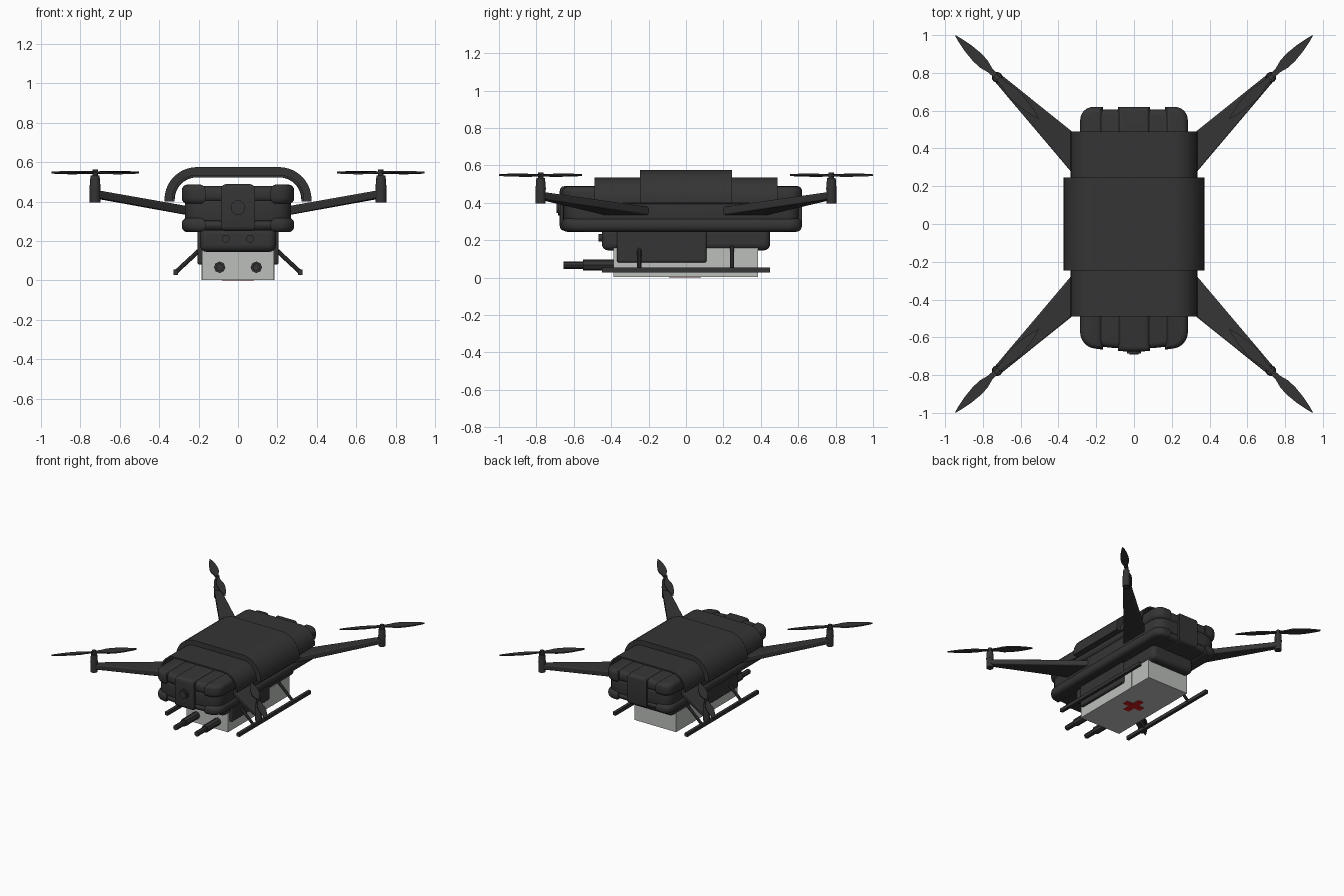
import bpy, bmesh, math
from mathutils import Vector, Matrix

cube = bpy.data.objects.get("Cube")
if cube:
    bpy.data.objects.remove(cube, do_unlink=True)


def material(name, rgb):
    m = bpy.data.materials.new(name)
    m.use_nodes = True
    m.diffuse_color = (*rgb, 1)
    m.node_tree.nodes["Principled BSDF"].inputs["Base Color"].default_value = (*rgb, 1)
    return m


DARK = material("charcoal", (0.035, 0.035, 0.035))
GREY = material("light grey", (0.5, 0.52, 0.5))
RED = material("red", (0.6, 0.01, 0.01))
parts = []


def finish(name, bm, mat, bevel=0, segments=3):
    bmesh.ops.recalc_face_normals(bm, faces=bm.faces)
    me = bpy.data.meshes.new(name)
    bm.to_mesh(me)
    bm.free()
    me.materials.append(mat)
    ob = bpy.data.objects.new(name, me)
    bpy.context.collection.objects.link(ob)
    if bevel:
        b = ob.modifiers.new("Bevel", "BEVEL")
        b.width, b.segments, b.limit_method = bevel, segments, "ANGLE"
    parts.append(ob)
    return ob


def loft(name, rings, mat=DARK, bevel=0):
    """Skin closed rings of equal length and cap both ends."""
    bm = bmesh.new()
    loops = [[bm.verts.new(p) for p in r] for r in rings]
    n = len(loops[0])
    for a, b in zip(loops, loops[1:]):
        for i in range(n):
            j = (i + 1) % n
            bm.faces.new((a[i], a[j], b[j], b[i]))
    bm.faces.new(loops[0])
    bm.faces.new(loops[-1])
    return finish(name, bm, mat, bevel)


def box(name, lo, hi, mat=DARK, bevel=0, segments=3):
    lo, hi = Vector(lo), Vector(hi)
    bm = bmesh.new()
    bmesh.ops.create_cube(bm, size=1, matrix=Matrix.Translation((lo + hi) / 2)
                          @ Matrix.Diagonal((*(hi - lo), 1)))
    return finish(name, bm, mat, bevel, segments)


def rod(name, a, b, r, sides=16, r2=None):
    a, b = Vector(a), Vector(b)
    d = b - a
    bm = bmesh.new()
    bmesh.ops.create_cone(bm, cap_ends=True, segments=sides, radius1=r,
                          radius2=r2 or r, depth=d.length,
                          matrix=Matrix.Translation((a + b) / 2)
                          @ d.to_track_quat("Z", "Y").to_matrix().to_4x4())
    return finish(name, bm, DARK)


# Body: full-length slabs that follow one rounded plan outline
HALF = 0.285


def corner(x):
    k = max(0, abs(x) - HALF + 0.07)
    return 0.07 - math.sqrt(max(0, 0.07 ** 2 - k * k))


def slab(name, a, b, z0, z1, inset=0, r=0.03, n=14):
    rings = []
    for low in (True, False):
        for k in range(5):
            t = math.pi / 2 * (k / 4 if low else 1 - k / 4)
            s = inset + r * (1 - math.sin(t))
            z = z0 + r * (1 - math.cos(t)) if low else z1 - r * (1 - math.cos(t))
            front, back = [], []
            for i in range(n + 1):
                c = -math.cos(math.pi * i / n)
                x0 = (a + b) / 2 + (b - a) / 2 * c
                x = (a + b) / 2 + ((b - a) / 2 - s) * c
                front.append((x, -0.675 + 0.03 * (x0 / HALF) ** 2 + corner(x0) + s, z))
                back.append((x, 0.62 - corner(x0) - s, z))
            rings.append(front + back[::-1])
    loft(name, rings)


for tier, z0, z1 in (("lower", 0.245, 0.318), ("upper", 0.388, 0.487)):
    slab(f"{tier}_body_core", -HALF, HALF, z0 + 0.008, z1 - 0.008, 0.014)
    slab(f"{tier}_left_pad", 0.165, HALF, z0, z1)
    slab(f"{tier}_right_pad", -HALF, -0.165, z0, z1)
slab("middle_body", -HALF, HALF, 0.30, 0.405, 0.015, 0.01)
slab("centre_ridge", -0.085, 0.085, 0.25, 0.489, 0, 0.025)

# Nose camera
rod("nose_camera_ring", (0, -0.66, 0.37), (0, -0.685, 0.37), 0.037)
rod("nose_camera_lens", (0, -0.66, 0.37), (0, -0.692, 0.37), 0.025)


# Arched top covers
def arch(w, h, r, bottom=0.40):
    right = [(w, bottom)] + [(w - r + r * math.cos(t), h - r + r * math.sin(t))
                             for t in (math.pi / 2 * i / 10 for i in range(11))]
    return right + [(-x, z) for x, z in reversed(right)]


def cover(name, w, h, y, thick, r):
    prof = arch(w, h, r) + arch(w - thick, h - thick, r - thick)[::-1]
    loft(name, [[(x, yy, z) for x, z in prof] for yy in (-y, y)])


cover("long_cover", 0.335, 0.535, 0.49, 0.012, 0.12)
cover("middle_cover", 0.373, 0.575, 0.247, 0.052, 0.165)

# Belly pod, cargo cradle and sensors
box("belly_pod", (-0.192, -0.45, 0.145), (0.192, 0.45, 0.27), DARK, 0.035, 4)
box("cargo_cradle", (-0.206, -0.37, 0.08), (0.206, 0.11, 0.27), DARK, 0.012)

# Cargo box with seams and a cross underneath
box("cargo_box", (-0.183, -0.388, 0.003), (0.183, 0.385, 0.16), GREY)
for s in (-1, 1):
    x = s * 0.183
    box("cargo_side_strip", (x - 0.003, 0.17, 0.003), (x + 0.003, 0.195, 0.15), GREY)
box("cross_long_bar", (-0.025, -0.09, 0), (0.025, 0.08, 0.006), RED)
box("cross_short_bar", (-0.08, -0.03, 0.0005), (0.08, 0.02, 0.0065), RED)

# Paired details: sensors, front tubes and landing skids
for s, side in ((1, "left"), (-1, "right")):
    rod(f"{side}_sensor", (s * 0.062, -0.43, 0.212), (s * 0.062, -0.468, 0.212), 0.02)
    x = s * 0.093
    rod(f"{side}_tube_base", (x, -0.38, 0.067), (x, -0.55, 0.067), 0.029, 8)
    rod(f"{side}_tube_tip", (x, -0.54, 0.067), (x, -0.655, 0.067), 0.02, 8)
    x = s * 0.316
    box(f"{side}_skid", (x - 0.012, -0.45, 0.028), (x + 0.012, 0.45, 0.055))
    for y in (-0.25, 0.245):
        rod(f"{side}_skid_strut", (s * 0.18, y, 0.168), (x, y, 0.042), 0.011, 8)

# Four arms with motors and two-bladed propellers
blade = [(0, 0.013), (0.05, 0.015), (0.10, 0.028), (0.15, 0.03),
         (0.22, 0.023), (0.28, 0.011), (0.312, 0.002)]
for sx in (1, -1):
    for sy in (1, -1):
        tag = ("rear" if sy > 0 else "front") + ("_left" if sx > 0 else "_right")

        def P(x, y, z):
            return (sx * x, sy * y, z)

        mx, my = 0.725, 0.777
        loft(f"{tag}_arm",
             [[P(0.26, 0.19, 0.332), P(0.26, 0.435, 0.332),
               P(0.26, 0.435, 0.378), P(0.26, 0.19, 0.378)],
              [P(0.742, 0.76, 0.418), P(0.708, 0.794, 0.418),
               P(0.708, 0.794, 0.458), P(0.742, 0.76, 0.458)]], DARK, 0.008)
        rod(f"{tag}_motor", P(mx, my, 0.395), P(mx, my, 0.475), 0.027)
        rod(f"{tag}_motor_top", P(mx, my, 0.47), P(mx, my, 0.532), 0.028, 16, 0.023)
        rod(f"{tag}_hub", P(mx, my, 0.53), P(mx, my, 0.562), 0.014)
        edge = [(-u, w) for u, w in blade[:0:-1]] + blade
        outline = edge + [(u, -w) for u, w in edge[::-1]]
        c = math.sqrt(0.5)
        # each blade is pitched slightly about its own length
        loft(f"{tag}_propeller",
             [[P(mx + c * (u - w), my + c * (u + w),
                 z + 0.15 * w * (1 if u >= 0 else -1))
               for u, w in outline] for z in (0.543, 0.552)])

# Smooth the curved surfaces and keep hard edges
bpy.ops.object.select_all(action="DESELECT")
for ob in parts:
    ob.select_set(True)
bpy.context.view_layer.objects.active = parts[0]
bpy.ops.object.shade_smooth_by_angle(angle=math.radians(35))
